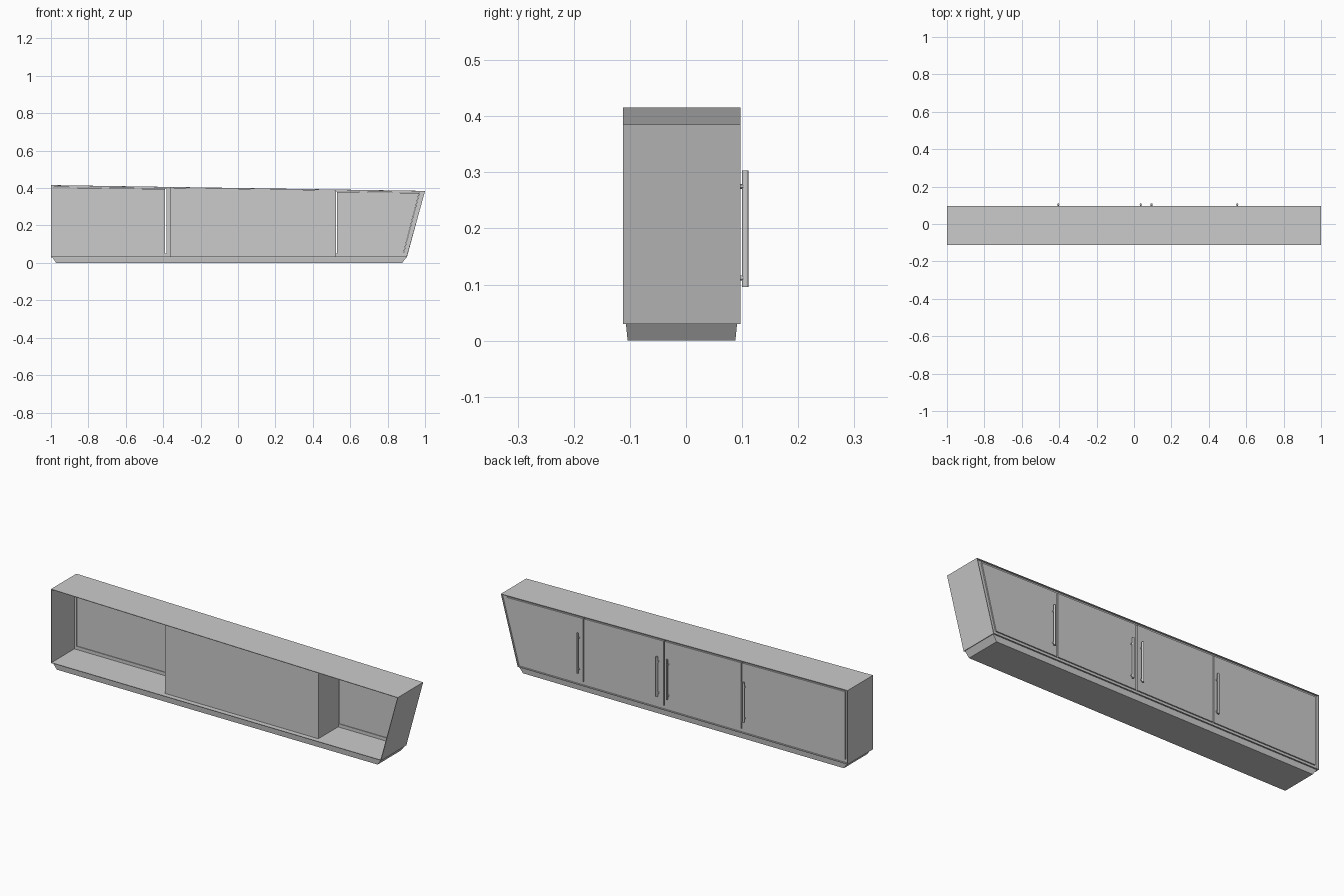
import bpy, bmesh
from mathutils import Matrix, Vector

if "Cube" in bpy.data.objects:
    bpy.data.objects.remove(bpy.data.objects["Cube"])

FRONT, BACK = -0.112, 0.097


def top(x):
    return 0.4005 - 0.0155 * x      # sloping roof line


def finish(name, bm):
    bmesh.ops.recalc_face_normals(bm, faces=bm.faces)
    me = bpy.data.meshes.new(name)
    bm.to_mesh(me)
    bm.free()
    ob = bpy.data.objects.new(name, me)
    bpy.context.collection.objects.link(ob)
    return ob


def prism(name, pts, y0, y1):
    """Extrude an x-z outline from y0 to y1."""
    bm = bmesh.new()
    a = [bm.verts.new((x, y0, z)) for x, z in pts]
    b = [bm.verts.new((x, y1, z)) for x, z in pts]
    n = len(pts)
    bm.faces.new(a)
    bm.faces.new(b)
    for i in range(n):
        bm.faces.new((a[i], a[(i + 1) % n], b[(i + 1) % n], b[i]))
    return finish(name, bm)


def ring(name, outer, inner, y0, y1):
    """Frame between two x-z outlines, open in the middle."""
    bm = bmesh.new()
    loops = [[bm.verts.new((x, y, z)) for x, z in pts]
             for pts, y in ((outer, y0), (outer, y1), (inner, y1), (inner, y0))]
    n = len(outer)
    for k in range(4):
        a, b = loops[k], loops[(k + 1) % 4]
        for i in range(n):
            j = (i + 1) % n
            bm.faces.new((a[i], a[j], b[j], b[i]))
    return finish(name, bm)


def cylinder(bm, p, q, r, seg=12):
    p, q = Vector(p), Vector(q)
    d = q - p
    m = Matrix.Translation((p + q) / 2) @ d.to_track_quat('Z', 'Y').to_matrix().to_4x4()
    bmesh.ops.create_cone(bm, cap_ends=True, segments=seg, radius1=r, radius2=r,
                          depth=d.length, matrix=m)


# Thin carcass shell: left side, floor, leaning right side, sloping roof
outer = [(-1, 0.03), (0.903, 0.03), (1, top(1)), (-1, top(-1))]
t = 0.003
shell = [(-1 + t, 0.03 + t), (0.903 - t, 0.03 + t), (1 - t, top(1) - t), (-1 + t, top(-1) - t)]
ring("carcass", outer, shell, FRONT, BACK)

# Door frame set just inside the rear opening
opening = [(-0.985, 0.05), (0.885, 0.05), (0.97, top(0.97) - 0.01), (-0.985, top(-0.985) - 0.01)]
ring("door_frame", shell, opening, 0.076, 0.088)

# Closed box in the middle of the open front
xl, xr = -0.36, 0.525
prism("middle_box", [(xl, 0.034), (xr, 0.034), (xr, top(xr) - 0.004), (xl, top(xl) - 0.004)],
      -0.088, 0.078)

# Four rear doors, the last one following the leaning side
seams = [-0.986, -0.386, 0.062, 0.525]
gap = 0.003
for i, x0 in enumerate(seams):
    a = x0 + gap
    if i < 3:
        b = c = seams[i + 1] - gap
    else:
        b, c = 0.884, 0.968
    prism(f"door_{i + 1}", [(a, 0.051), (b, 0.051), (c, top(c) - 0.012), (a, top(a) - 0.012)],
          0.078, 0.093)

# Bar handles on two stand-offs each
for i, x in enumerate((-0.405, 0.036, 0.094, 0.552)):
    bm = bmesh.new()
    cylinder(bm, (x, 0.1055, 0.096), (x, 0.1055, 0.303), 0.0056)
    for z in (0.112, 0.275):
        cylinder(bm, (x, 0.090, z), (x, 0.105, z), 0.0045)
    ob = finish(f"handle_{i + 1}", bm)
    bpy.context.view_layer.objects.active = ob
    ob.select_set(True)
    bpy.ops.object.shade_smooth_by_angle()
    ob.select_set(False)

# Tapered plinth
bm = bmesh.new()
lo, hi = [[bm.verts.new((x, y, z)) for x, y in ((x0, y0), (x1, y0), (x1, y1), (x0, y1))]
          for x0, x1, y0, y1, z in ((-0.972, 0.878, -0.104, 0.088, 0), (-0.993, 0.9, -0.107, 0.091, 0.03))]
bm.faces.new(lo)
bm.faces.new(hi)
for i in range(4):
    j = (i + 1) % 4
    bm.faces.new((lo[i], lo[j], hi[j], hi[i]))
finish("plinth", bm)
